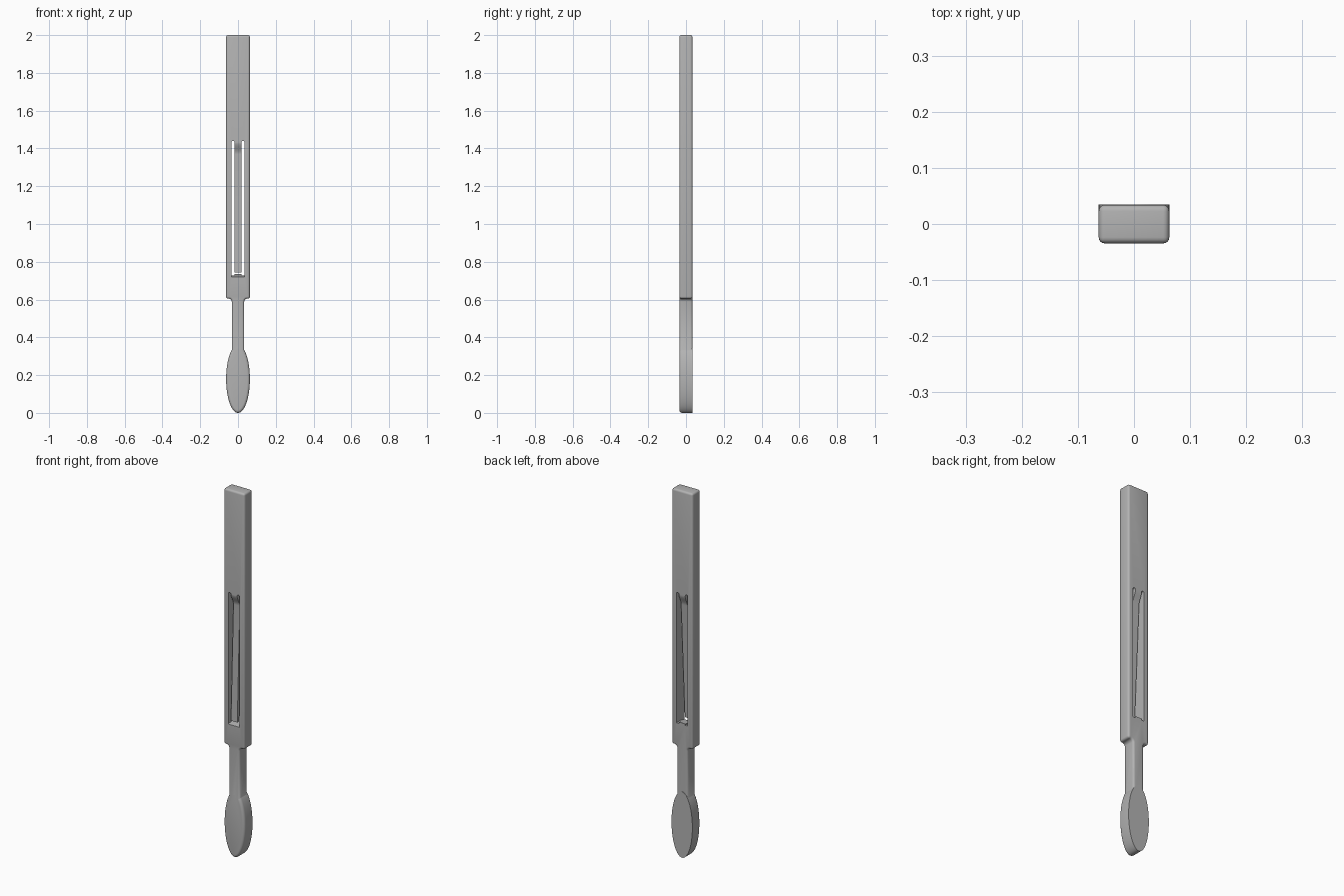
import bpy, bmesh, math

old = bpy.data.objects.get("Cube")
if old:
    bpy.data.objects.remove(old, do_unlink=True)

grey = bpy.data.materials.new("plain_grey")
grey.use_nodes = True
colour = (0.45, 0.45, 0.45, 1)
grey.diffuse_color = colour
grey.node_tree.nodes["Principled BSDF"].inputs["Base Color"].default_value = colour

HALF_W, HALF_D, NECK_W = 0.063, 0.035, 0.033


def prism(name, points, axis, low, high):
    """Extrude a flat outline of (a, z) points along the x or y axis."""
    def place(a, z, d):
        return (d, a, z) if axis == "x" else (a, d, z)
    bm = bmesh.new()
    rings = [[bm.verts.new(place(a, z, d)) for a, z in points] for d in (low, high)]
    bm.faces.new(rings[0])
    bm.faces.new(rings[1])
    n = len(points)
    for i in range(n):
        j = (i + 1) % n
        bm.faces.new((rings[0][i], rings[0][j], rings[1][j], rings[1][i]))
    bmesh.ops.recalc_face_normals(bm, faces=bm.faces)
    mesh = bpy.data.meshes.new(name)
    bm.to_mesh(mesh)
    bm.free()
    mesh.materials.append(grey)
    obj = bpy.data.objects.new(name, mesh)
    bpy.context.collection.objects.link(obj)
    return obj


def apply(obj, modifier):
    bpy.context.view_layer.objects.active = obj
    bpy.ops.object.modifier_apply(modifier=modifier.name)


def combine(obj, other, operation):
    mod = obj.modifiers.new(operation, "BOOLEAN")
    mod.operation = operation
    mod.solver = "EXACT"
    mod.object = other
    apply(obj, mod)
    bpy.data.objects.remove(other, do_unlink=True)


def bevel_edges(obj, width, segments, chosen):
    bm = bmesh.new()
    bm.from_mesh(obj.data)
    edges = [e for e in bm.edges if chosen(e)]
    bmesh.ops.bevel(bm, geom=edges, offset=width, segments=segments,
                    profile=0.5, affect="EDGES", clamp_overlap=False)
    bm.to_mesh(obj.data)
    bm.free()


# Bar and neck: one silhouette with a concave fillet where they meet
fillet = 0.016
side = [(HALF_W, 2.0), (HALF_W, 0.605)]
for i in range(7):
    t = math.pi / 2 * i / 6
    side.append((NECK_W + fillet * (1 - math.sin(t)),
                 0.605 - fillet * (1 - math.cos(t))))
side.append((NECK_W, 0.2))
outline = side + [(-x, z) for x, z in reversed(side)]
body = prism("handle_body", outline, "y", -HALF_D + 0.0004, HALF_D - 0.001)
bevel_edges(body, 0.011, 4, lambda e: e.calc_face_angle(0) > math.radians(40))

# Oval paddle: rounded front rim, crisp flat back
oval = [(HALF_W * math.cos(math.tau * i / 64), 0.18 + 0.18 * math.sin(math.tau * i / 64))
        for i in range(64)]
paddle = prism("paddle", oval, "y", -HALF_D, HALF_D)
bevel_edges(paddle, 0.014, 4, lambda e: all(v.co.y < 0 for v in e.verts))
combine(body, paddle, "UNION")

# Two long gaps with rounded tops, either side of the spring tongue
gap_r, gap_x, gap_top, foot = 0.0075, 0.0265, 1.44, 0.737
for sign in (-1, 1):
    shape = [(sign * gap_x - gap_r, foot - 0.01), (sign * gap_x + gap_r, foot - 0.01)]
    for i in range(9):
        t = math.pi * i / 8
        shape.append((sign * gap_x + gap_r * math.cos(t),
                      gap_top - gap_r + gap_r * math.sin(t)))
    combine(body, prism("gap_cutter", shape, "y", -0.1, 0.1), "DIFFERENCE")


# Thin the tongue from both faces so that it leans towards the front
def tongue_cut(face_y, neck_y, tip_y):
    outer = math.copysign(0.06, face_y)
    shape = [(outer, 1.435)]
    for i in range(9):
        t = i / 8
        ease = t * t * (3 - 2 * t)
        shape.append((face_y + (neck_y - face_y) * ease, 1.435 - 0.065 * t))
    shape += [(tip_y, foot), (outer, foot)]
    combine(body, prism("tongue_cutter", shape, "x", -gap_x, gap_x), "DIFFERENCE")


tongue_cut(-HALF_D, -0.012, -0.0335)
tongue_cut(HALF_D, 0.015, -0.018)

# Sloping floor below the free end of the tongue
floor = [(-0.06, 0.7146), (0.06, 0.7404), (0.06, 0.742), (-0.06, 0.742)]
combine(body, prism("floor_cutter", floor, "x", -gap_x - gap_r, gap_x + gap_r), "DIFFERENCE")

bpy.ops.object.select_all(action="DESELECT")
body.select_set(True)
bpy.context.view_layer.objects.active = body
bpy.ops.object.shade_smooth_by_angle(angle=math.radians(35))
